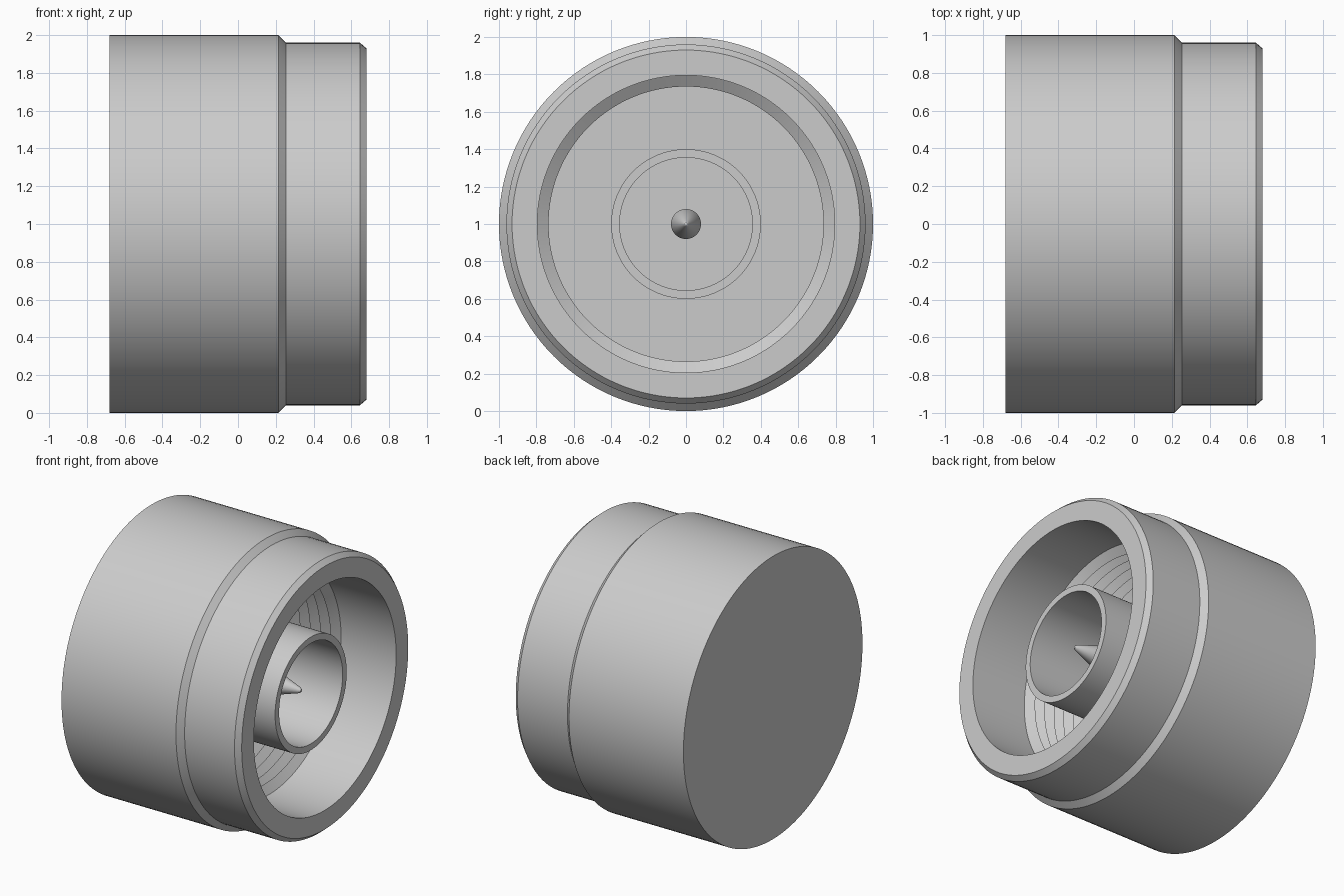
import bpy, bmesh, math
from mathutils import Matrix

cube = bpy.data.objects.get("Cube")
if cube:
    bpy.data.objects.remove(cube, do_unlink=True)

grey = bpy.data.materials.new("plain grey")
grey.use_nodes = True
colour = (0.6, 0.6, 0.6, 1)
grey.diffuse_color = colour
grey.node_tree.nodes["Principled BSDF"].inputs["Base Color"].default_value = colour


def lathe(name, profile, steps=128):
    """Spin a profile of (x, radius) points about the long axis."""
    bm = bmesh.new()
    verts = [bm.verts.new((x, 0, r)) for x, r in profile]
    edges = [bm.edges.new(pair) for pair in zip(verts, verts[1:])]
    bmesh.ops.spin(bm, geom=verts + edges, cent=(0, 0, 0), axis=(1, 0, 0),
                   angle=math.tau, steps=steps, use_duplicate=False)
    bmesh.ops.remove_doubles(bm, verts=bm.verts, dist=0.0001)
    bmesh.ops.recalc_face_normals(bm, faces=bm.faces)
    bmesh.ops.transform(bm, matrix=Matrix.Translation((0, 0, 1)), verts=bm.verts)
    mesh = bpy.data.meshes.new(name)
    bm.to_mesh(mesh)
    bm.free()
    mesh.materials.append(grey)
    obj = bpy.data.objects.new(name, mesh)
    bpy.context.collection.objects.link(obj)
    bpy.ops.object.select_all(action='DESELECT')
    obj.select_set(True)
    bpy.context.view_layer.objects.active = obj
    bpy.ops.object.shade_smooth_by_angle(angle=math.radians(20))
    return obj


# Outer shell: stepped and chamfered outside, threaded bore inside
BORE, CREST, FLOOR = 0.795, 0.735, -0.48
START, PITCH, TURNS = 0.25, 0.08, 9
outside = [(-0.68, 0), (-0.68, 1), (0.215, 1), (0.255, 0.96),
           (0.645, 0.96), (0.68, 0.93), (0.68, BORE)]
thread = []
for i in range(TURNS):
    x = START - i * PITCH
    thread += [(x, BORE), (x - PITCH / 2, CREST)]
lathe("threaded_shell", outside + thread + [(FLOOR, CREST), (FLOOR, 0)])

# Inner sleeve around the pin
lathe("inner_sleeve", [(FLOOR, 0.4), (0.57, 0.4), (0.57, 0.355), (FLOOR, 0.355)])

# Centre pin with a tapered tip
lathe("centre_pin", [(FLOOR, 0.08), (0.29, 0.08), (0.48, 0.02),
                     (0.495, 0.01), (0.5, 0)], 48)
